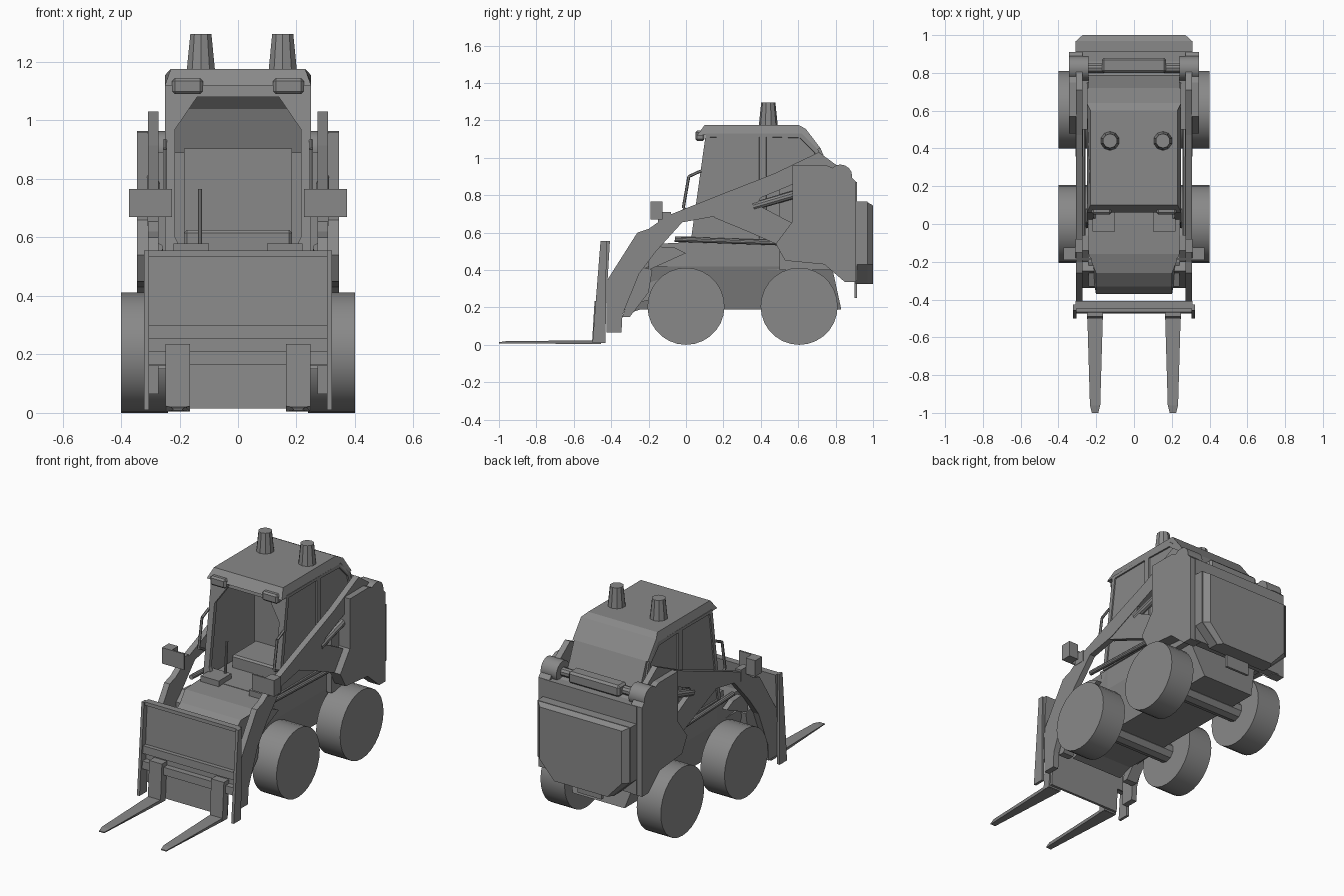
import bpy, bmesh, math
from mathutils import Vector

default_cube = bpy.data.objects.get("Cube")
if default_cube:
    bpy.data.objects.remove(default_cube, do_unlink=True)

grey = bpy.data.materials.new("machine_grey")
grey.use_nodes = True
grey.diffuse_color = (.25, .25, .25, 1)
grey.node_tree.nodes["Principled BSDF"].inputs["Base Color"].default_value = grey.diffuse_color

# Shared dimensions
wheel_radius, wheel_inside, wheel_outside = .206, .24, .4
cab_side, cab_floor, cab_top, roof_top = .25, .55, 1.13, 1.176
arm_inside, arm_outside, tower_outside = .272, .308, .345
plate_side, plate_top = .31, .555
pivot_y, pivot_z = .825, .9


def finish(name, bm, mirror=False, bevel=None, smooth=False):
    bmesh.ops.recalc_face_normals(bm, faces=bm.faces)
    mesh = bpy.data.meshes.new(name)
    bm.to_mesh(mesh)
    bm.free()
    mesh.materials.append(grey)
    part = bpy.data.objects.new(name, mesh)
    bpy.context.collection.objects.link(part)
    if bevel:
        modifier = part.modifiers.new("bevel", "BEVEL")
        modifier.width, modifier.segments = bevel, 1
    if mirror:
        part.modifiers.new("mirror", "MIRROR")
    if smooth:
        bpy.ops.object.select_all(action="DESELECT")
        part.select_set(True)
        bpy.context.view_layer.objects.active = part
        bpy.ops.object.shade_smooth_by_angle(angle=math.radians(35))


def prism(name, profile, start, end, axis="x", shape=None, inset=None, **options):
    """Extrude a (y, z) profile along x, or an (x, z) profile along y."""
    bm = bmesh.new()
    rings = []
    for t in (start, end):
        rings.append([bm.verts.new((t, u, v) if axis == "x" else (u, t, v)) for u, v in profile])
    near, far = rings
    bm.faces.new(near)
    outer = bm.faces.new(far)
    for i in range(len(profile)):
        bm.faces.new((near[i - 1], near[i], far[i], far[i - 1]))
    if shape:
        for vert in bm.verts:
            shape(vert.co)
    if inset:
        bmesh.ops.recalc_face_normals(bm, faces=bm.faces)
        bmesh.ops.inset_individual(bm, faces=[outer], thickness=inset)
        bmesh.ops.inset_individual(bm, faces=[outer], thickness=.002, depth=-.008)
    finish(name, bm, **options)


def box(name, x, y, z, **options):
    (back, front), (low, high) = y, z
    prism(name, [(back, low), (front, low), (front, high), (back, high)], *x, **options)


def wide_box(name, half_width, y, z, **options):
    box(name, (-half_width, half_width), y, z, **options)


def rod(name, start, end, radius, tip_radius=None, sides=10, **options):
    start, end = Vector(start), Vector(end)
    axis = end - start
    bm = bmesh.new()
    bmesh.ops.create_cone(bm, cap_ends=True, segments=sides, radius1=radius,
                          radius2=tip_radius or radius, depth=axis.length)
    turn = axis.to_track_quat("Z", "Y").to_matrix()
    for vert in bm.verts:
        vert.co = turn @ vert.co + (start + end) / 2
    finish(name, bm, smooth=True, **options)


# Wheels and axles
for label, y in (("front", 0), ("rear", .605)):
    rod(label + "_wheel", (wheel_inside, y, wheel_radius), (wheel_outside, y, wheel_radius),
        wheel_radius, sides=28, mirror=True)
    rod(label + "_axle", (-cab_side, y, wheel_radius), (cab_side, y, wheel_radius), .06)


# Lower chassis, narrower at the bottom
def narrow_bottom(co):
    if co.z < .22:
        co.x *= .72


prism("chassis", [(-.33, .16), (-.24, .19), (.83, .19), (.78, .42), (-.2, .42), (-.33, .36)],
      -wheel_inside, wheel_inside, shape=narrow_bottom)
wide_box("cab_tub", wheel_inside, (0, .62), (.4, cab_floor))


# Rounded nose in front of the cab
def narrow_front(co):
    if co.y < -.25:
        co.x *= .84


prism("nose", [(-.37, .2), (-.37, .37), (-.33, .45), (-.26, .51), (-.16, .54), (.05, cab_floor),
               (.05, .3), (-.15, .25)], -wheel_inside, wheel_inside, shape=narrow_front)
box("foot_step", (.1, .22), (-.04, .08), (.5, .58), mirror=True)

# Cab sides with recessed windows, split by one pillar
pillar = .41
window = dict(inset=.025, mirror=True)
prism("front_side_window", [(.03, cab_floor), (.11, cab_top), (pillar, cab_top),
                            (pillar, cab_floor)], cab_side - .025, cab_side, **window)
prism("rear_side_window", [(pillar, cab_floor), (pillar, cab_top), (.62, cab_top), (.71, 1.04),
                           (.76, .85), (.7, cab_floor)], cab_side - .025, cab_side, **window)


# Sloping front frame around the open doorway
def lean_back(co):
    co.y += (co.z - cab_floor) * .14


prism("door_frame", [(cab_side, cab_floor), (cab_side, cab_top), (0, cab_top), (0, 1.08),
                     (.14, 1.08), (.215, .97), (.215, .6), (.19, cab_floor)],
      .025, .05, axis="y", shape=lean_back, mirror=True)


# Roof with pinched top edges and a sloping rear
def pinch_top(co):
    if co.z > cab_top + .03:
        co.x *= .92


prism("roof", [(.06, 1.12), (.1, roof_top), (.6, roof_top), (.64, 1.155), (.72, 1.05),
               (.69, 1.04), (.6, cab_top)], -cab_side, cab_side, shape=pinch_top)
prism("rear_window", [(.69, 1.05), (.72, 1.05), (.79, .88), (.75, .88)], -wheel_inside, wheel_inside)
for label, x in (("left", .153), ("right", -.127)):
    rod(label + "_roof_stack", (x, .44, cab_top), (x, .44, 1.295), .055, tip_radius=.038)
box("roof_lamp", (.12, .225), (.05, .1), (1.09, 1.145), bevel=.01, mirror=True)

# Seat, lever and grab handles
wide_box("seat_back", .185, (.42, cab_floor), (.5, .905))
wide_box("seat", .185, (.2, .43), (.5, .625), bevel=.01)
rod("control_lever", (-.13, .06, .5), (-.13, .08, .765), .008)
handle = [(cab_side, y, z) for y, z in ((.04, .7), (-.015, .73), (.015, .9), (.08, .93))]
for start, end in zip(handle, handle[1:]):
    rod("grab_handle", start, end, .008, sides=6, mirror=True)

# Engine bay, side towers and rear panel
prism("engine_bay", [(.5, .4), (.5, .89), (.78, .89), (.88, .86), (.88, .36), (.78, .4)],
      -arm_inside, arm_inside)
prism("side_tower", [(.57, .96), (.57, .66), (.48, .54), (.53, .45), (.74, .43), (.85, .335),
                     (.91, .335), (.91, .87), (.87, .91), (.75, .96)],
      arm_inside, tower_outside, mirror=True)
wide_box("rear_panel", plate_side, (.86, .914), (.34, .87))
wide_box("tow_plate", .08, (.9, .915), (.25, .36))


# Dished rear door with cut lower corners
def dish(co):
    if co.y > .98:
        co.x *= .88
        co.z = min(co.z, .745)


door = [(0, .325), (.2, .325), (plate_side, .43), (plate_side, .765), (0, .765)]
prism("rear_door_rim", door, .905, .97, axis="y", mirror=True)
prism("rear_door", door, .965, 1, axis="y", shape=dish, mirror=True)

# Rear pivots and the cross tube between the arms
rod("arm_pivot", (wheel_inside, pivot_y, pivot_z), (tower_outside, pivot_y, pivot_z), .064,
    sides=16, mirror=True)
wide_box("cross_beam", .17, (.8, .88), (.87, .94), bevel=.012)
rod("cross_tube", (-cab_side, pivot_y, pivot_z), (cab_side, pivot_y, pivot_z), .026)

# Lift arms with a lower brace and rams
prism("lift_arm", [(-.425, .065), (-.425, .34), (-.26, .6), (-.2, .62), (-.1, .69), (.15, .79),
                   (.47, .915), (.71, 1.03), (.86, .92), (.8, .86), (.6, .87), (.17, .69),
                   (-.02, .655), (-.16, .5), (-.25, .38), (-.34, .16), (-.345, .065)],
      arm_inside, arm_outside, mirror=True)
prism("arm_brace", [(.15, .68), (.16, .77), (.45, .88), (.38, .75), (.57, .65), (.48, .54),
                    (.32, .61)], arm_inside, arm_outside - .003, mirror=True)
rod("lift_ram", (.29, .36, .74), (.29, .6, .81), .022, mirror=True)
rod("tilt_ram", (.27, -.06, .565), (.27, .52, .545), .014, mirror=True)
prism("ram_bracket", [(-.2, .47), (-.14, .525), (-.06, .52), (0, .49), (-.2, .4)],
      wheel_inside, arm_inside, mirror=True)
prism("front_guard", [(-.34, .15), (-.3, .15), (-.2, .28), (-.18, .4), (-.25, .42)],
      .2, arm_inside, mirror=True)

# Work lamp brackets on the arms
lamp_height = (.67, .766)
box("lamp_plate", (.226, .373), (-.19, -.18), lamp_height, mirror=True)
box("lamp_return", (plate_side, .373), (-.185, -.125), lamp_height, mirror=True)
box("lamp_post", (arm_inside, plate_side), (-.15, -.08), (.64, .71), mirror=True)


# Fork carriage, leaning back with height
def slope(co):
    co.y += co.z * .06


rear = -.44
for label, front, low, high in (("back_panel", -.46, .3, plate_top), ("top_rail", -.48, .535, plate_top),
                                ("middle_rail", -.485, .255, .3), ("low_rail", -.485, .165, .21),
                                ("infill", -.45, .16, .3)):
    wide_box("carriage_" + label, plate_side, (front, rear), (low, high), shape=slope)
wide_box("carriage_lower_panel", wheel_inside, (-.455, rear), (.015, .165), shape=slope)
prism("carriage_side", [(-.5, .01), (-.457, plate_top), (-.425, plate_top), (-.43, .01)],
      plate_side - .005, plate_side + .012, mirror=True)
fork_x = (.164, .248)
box("fork_upright", fork_x, (-.503, -.455), (.005, .235), shape=slope, mirror=True)


# Tapering fork tines
def taper_tine(co):
    if co.y < -.9:
        middle = sum(fork_x) / 2
        co.x = middle + (co.x - middle) * (.65 if co.y > -.99 else .4)


prism("fork_tine", [(-1, .008), (-1, .014), (-.96, .02), (-.46, .024), (-.46, .004)],
      *fork_x, shape=taper_tine, mirror=True)
